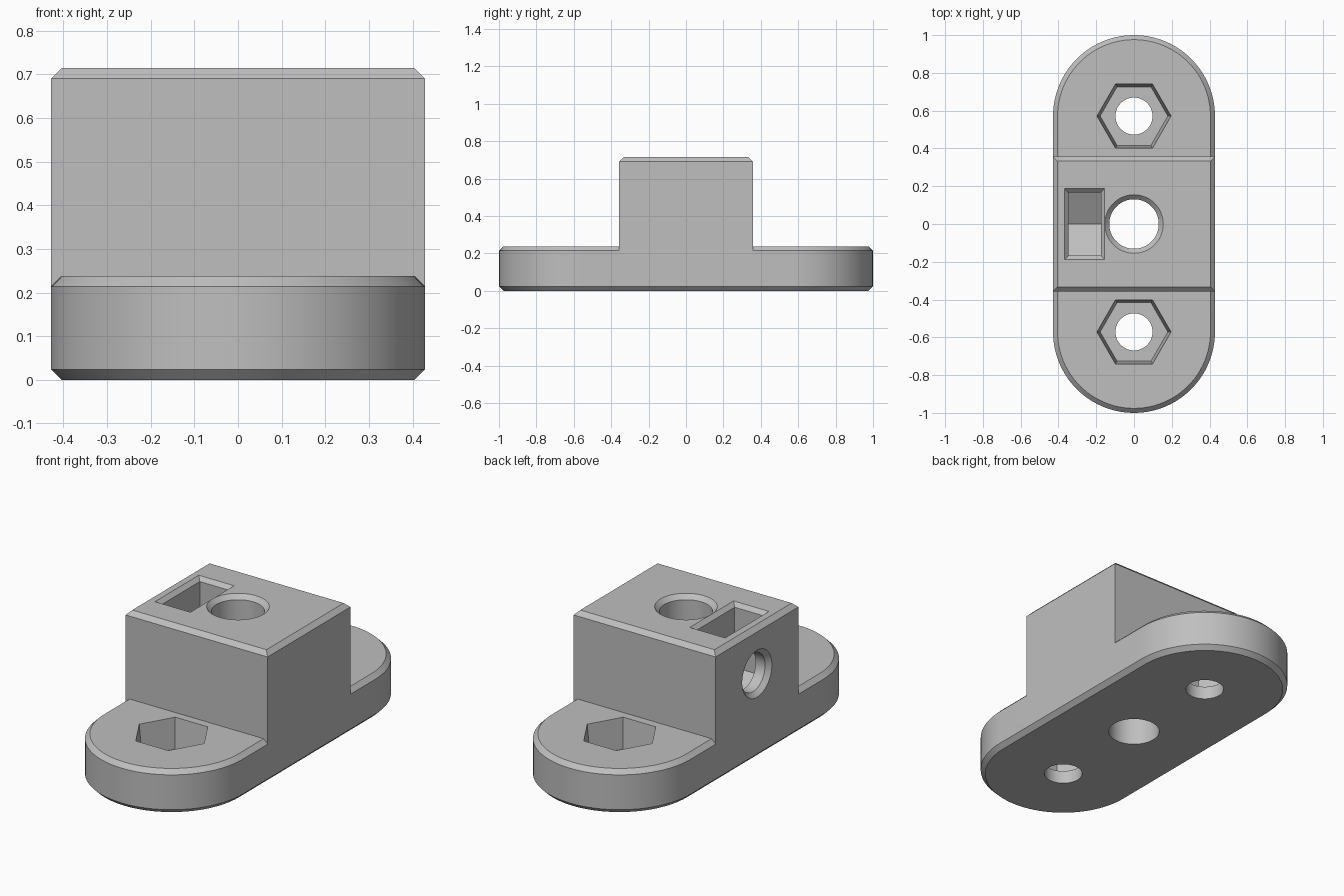
import bpy, bmesh
from math import cos, sin, pi, radians, sqrt

cube = bpy.data.objects.get("Cube")
if cube:
    bpy.data.objects.remove(cube, do_unlink=True)

W = 0.4286          # half width and end radius
BASE_H, TOP = 0.238, 0.714
HALF_BLOCK = 0.357  # half depth of the raised block
C = 0.024           # chamfer size
END_Y = 1 - W       # centre of each rounded end
SIDE_Z = 0.462      # height of the side screw hole
OVER = 0.02         # how far cutters stick out

grey = bpy.data.materials.new("grey plastic")
grey.use_nodes = True
grey.diffuse_color = (0.52, 0.52, 0.52, 1)
grey.node_tree.nodes["Principled BSDF"].inputs["Base Color"].default_value = grey.diffuse_color


def circle(r, n=64, cy=0.0):
    return [(r * cos(2 * pi * i / n), cy + r * sin(2 * pi * i / n)) for i in range(n)]


def rect(hx, hy, cx=0.0):
    return [(cx + hx, -hy), (cx + hx, hy), (cx - hx, hy), (cx - hx, -hy)]


def stadium(r, n=48):
    arc = [(r * cos(pi * i / n), r * sin(pi * i / n)) for i in range(n + 1)]
    return [(x, y + END_Y) for x, y in arc] + [(-x, -y - END_Y) for x, y in arc]


def loft(name, sections, along_x=False):
    """Closed solid through (outline, level) sections along z or x."""
    bm = bmesh.new()
    rings = []
    for outline, h in sections:
        rings.append([bm.verts.new((h, a, b) if along_x else (a, b, h)) for a, b in outline])
    bm.faces.new(rings[0])
    bm.faces.new(rings[-1])
    n = len(rings[0])
    for lo, hi in zip(rings, rings[1:]):
        for i in range(n):
            j = (i + 1) % n
            bm.faces.new((lo[i], lo[j], hi[j], hi[i]))
    bmesh.ops.recalc_face_normals(bm, faces=bm.faces)
    mesh = bpy.data.meshes.new(name)
    bm.to_mesh(mesh)
    bm.free()
    mesh.materials.append(grey)
    obj = bpy.data.objects.new(name, mesh)
    bpy.context.collection.objects.link(obj)
    return obj


def combine(target, tool, operation):
    tool.hide_render = True
    mod = target.modifiers.new(tool.name, "BOOLEAN")
    mod.operation, mod.solver, mod.object = operation, "EXACT", tool
    bpy.context.view_layer.objects.active = target
    bpy.ops.object.modifier_apply(modifier=mod.name)
    bpy.data.objects.remove(tool, do_unlink=True)


# Rounded base plate with chamfered rims
body = loft("mounting_block", [
    (stadium(W - C), 0), (stadium(W), C),
    (stadium(W), BASE_H - C), (stadium(W - C), BASE_H)])

# Raised centre block with chamfered top
block = loft("centre_block", [
    (rect(W, HALF_BLOCK), 0.1), (rect(W, HALF_BLOCK), TOP - C),
    (rect(W - C, HALF_BLOCK - C), TOP)])
combine(body, block, "UNION")

# Vertical centre bore, countersunk on top
R = 0.131
bore = loft("centre_bore", [
    (circle(R), -OVER), (circle(R), TOP - C), (circle(R + C + OVER), TOP + OVER)])
combine(body, bore, "DIFFERENCE")

# Screw holes with tapered hexagonal pockets at both ends
for side in (-1, 1):
    y = side * END_Y
    hole = loft("screw_hole", [(circle(0.098, cy=y), -OVER), (circle(0.098, cy=y), 0.15)])
    combine(body, hole, "DIFFERENCE")
    pocket = loft("nut_pocket", [
        (circle(0.179, 6, y), 0.072), (circle(0.196, 6, y), BASE_H),
        (circle(0.198, 6, y), BASE_H + OVER)])
    combine(body, pocket, "DIFFERENCE")

# Upright nut slot with a V-shaped floor and chamfered mouth
SX, SHX, SHY = -0.262, 0.086, 0.168
drop = SHY / sqrt(3)
outline = [(-SHY, TOP + OVER), (-SHY, SIDE_Z - drop), (0, SIDE_Z - 2 * drop),
           (SHY, SIDE_Z - drop), (SHY, TOP + OVER)]
slot = loft("nut_slot", [(outline, SX - SHX), (outline, SX + SHX)], along_x=True)
combine(body, slot, "DIFFERENCE")
M = 0.021
mouth = loft("slot_mouth", [
    (rect(SHX, SHY, SX), TOP - M), (rect(SHX + M, SHY + M, SX), TOP),
    (rect(SHX + M, SHY + M, SX), TOP + OVER)])
combine(body, mouth, "DIFFERENCE")

# Side screw hole running into the bore, countersunk outside
S = 0.104
ring = [(a, b + SIDE_Z) for a, b in circle(S)]
wide = [(a, b + SIDE_Z) for a, b in circle(S + C + OVER)]
side_hole = loft("side_hole", [(wide, -W - OVER), (ring, -W + C), (ring, 0)], along_x=True)
combine(body, side_hole, "DIFFERENCE")

# Smooth curved walls, crisp edges
bpy.ops.object.select_all(action="DESELECT")
body.select_set(True)
bpy.context.view_layer.objects.active = body
bpy.ops.object.shade_smooth_by_angle(angle=radians(30))
